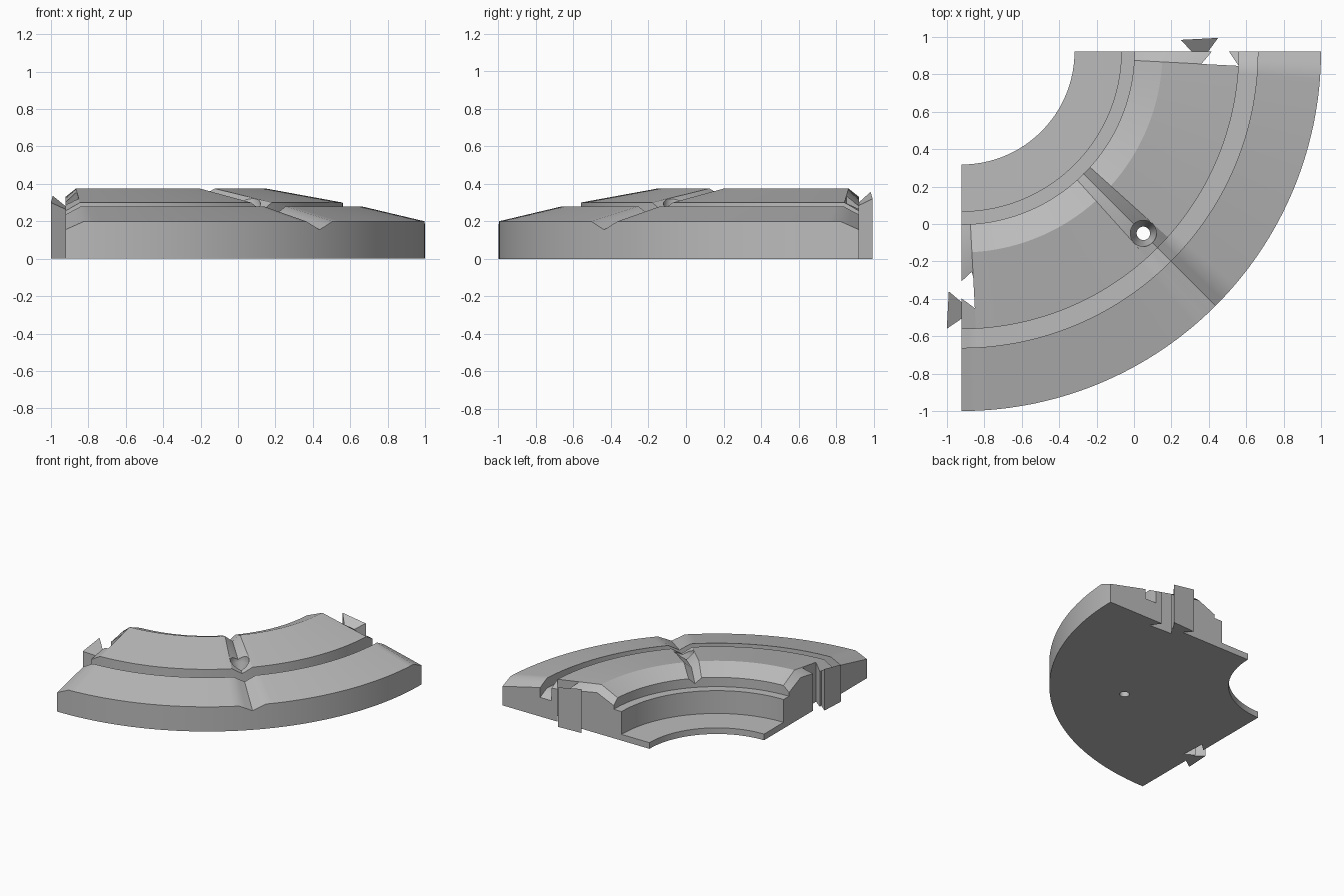
import bpy, bmesh, math

cube = bpy.data.objects.get("Cube")
if cube:
    bpy.data.objects.remove(cube, do_unlink=True)

CX, CY = -0.923, 0.923      # centre of the arc
VEE, DEPTH = 3.0, 0.045     # half angle and depth of the radial grooves

grey = bpy.data.materials.new("plain grey")
grey.use_nodes = True
grey.diffuse_color = (0.5, 0.5, 0.5, 1)
grey.node_tree.nodes["Principled BSDF"].inputs["Base Color"].default_value = (0.5, 0.5, 0.5, 1)

# Radial cross-section: radius, height, and whether the grooves cut it
SECTION = [
    (0.605, 0, 0), (0.605, 0.05, 0), (0.855, 0.05, 0), (0.855, 0.235, 0),
    (0.925, 0.235, 0), (0.925, 0.31, 1), (1.075, 0.375, 1), (1.485, 0.30, 1),
    (1.485, 0.20, 1), (1.585, 0.20, 1), (1.585, 0.28, 1), (1.923, 0.20, 1),
    (1.923, 0, 0),
]


def polar(r, deg, z):
    a = math.radians(deg)
    return (CX + r * math.cos(a), CY - r * math.sin(a), z)


def groove(deg):
    """Drop of the radial V grooves at both ends and in the middle."""
    near = min(abs(deg - g) for g in (0, 45, 90))
    return DEPTH * max(0.0, 1 - near / VEE)


def make(name, bm):
    bmesh.ops.recalc_face_normals(bm, faces=bm.faces)
    mesh = bpy.data.meshes.new(name)
    bm.to_mesh(mesh)
    bm.free()
    ob = bpy.data.objects.new(name, mesh)
    bpy.context.collection.objects.link(ob)
    mesh.materials.append(grey)
    return ob


def loft(name, rings):
    """Skin a list of closed rings and cap both ends."""
    bm = bmesh.new()
    rows = [[bm.verts.new(p) for p in ring] for ring in rings]
    n = len(rows[0])
    for a, b in zip(rows, rows[1:]):
        for i in range(n):
            j = (i + 1) % n
            bm.faces.new((a[i], a[j], b[j], b[i]))
    bm.faces.new(rows[0])
    bm.faces.new(rows[-1])
    return make(name, bm)


def cut(target, cutter):
    mod = target.modifiers.new("cut", 'BOOLEAN')
    mod.operation = 'DIFFERENCE'
    mod.solver = 'EXACT'
    mod.object = cutter
    cutter.hide_render = True
    bpy.context.view_layer.objects.active = target
    bpy.ops.object.modifier_apply(modifier=mod.name)
    bpy.data.objects.remove(cutter, do_unlink=True)


# Quarter ring body
STEP = 1.5
rings = []
for k in range(int(90 / STEP) + 1):
    deg = k * STEP
    rings.append([polar(r, deg, z - v * groove(deg)) for r, z, v in SECTION])
body = loft("ring_segment", rings)


def dovetail(inner, end, side):
    """Plan of a dovetail: two neck points and two flared points."""
    return [(inner + 0.055, end), (inner + 0.145, end),
            (inner + 0.2, end + side * VEE), (inner, end + side * VEE)]


def slope_height(r):
    return 0.375 - (r - 1.075) * 0.075 / 0.41


# Dovetail sockets and tabs at the two ends
for end, out, tab_r, socket_r in ((0, -1, 1.175, 1.285), (90, 1, 1.285, 1.175)):
    plan = dovetail(socket_r, end, -out)
    neck_a, neck_b = plan[0][0], plan[1][0]
    plan = [(neck_a, end + out * 0.5), (neck_b, end + out * 0.5)] + plan[1:] + plan[:1]
    cut(body, loft("socket_cutter", [[polar(r, d, z) for r, d in plan] for z in (-0.1, 0.6)]))

    plan = dovetail(tab_r, end, out)
    top = [polar(r, d, slope_height(r) - groove(d)) for r, d in plan]
    loft("back_tab" if end == 0 else "right_tab", [[polar(r, d, 0) for r, d in plan], top])

# Countersunk screw hole
hx, hy, _ = polar(1.376, 45, 0)
levels = [(0.036, -0.1), (0.036, 0.2), (0.07, 0.265), (0.07, 0.6)]
SIDES = 32
circle = [2 * math.pi * i / SIDES for i in range(SIDES)]
cut(body, loft("hole_cutter", [[(hx + r * math.cos(a), hy + r * math.sin(a), z)
                               for a in circle] for r, z in levels]))

# Smooth the curved walls, keep the creases
bpy.ops.object.select_all(action='DESELECT')
body.select_set(True)
bpy.context.view_layer.objects.active = body
bpy.ops.object.shade_smooth_by_angle(angle=math.radians(30))
